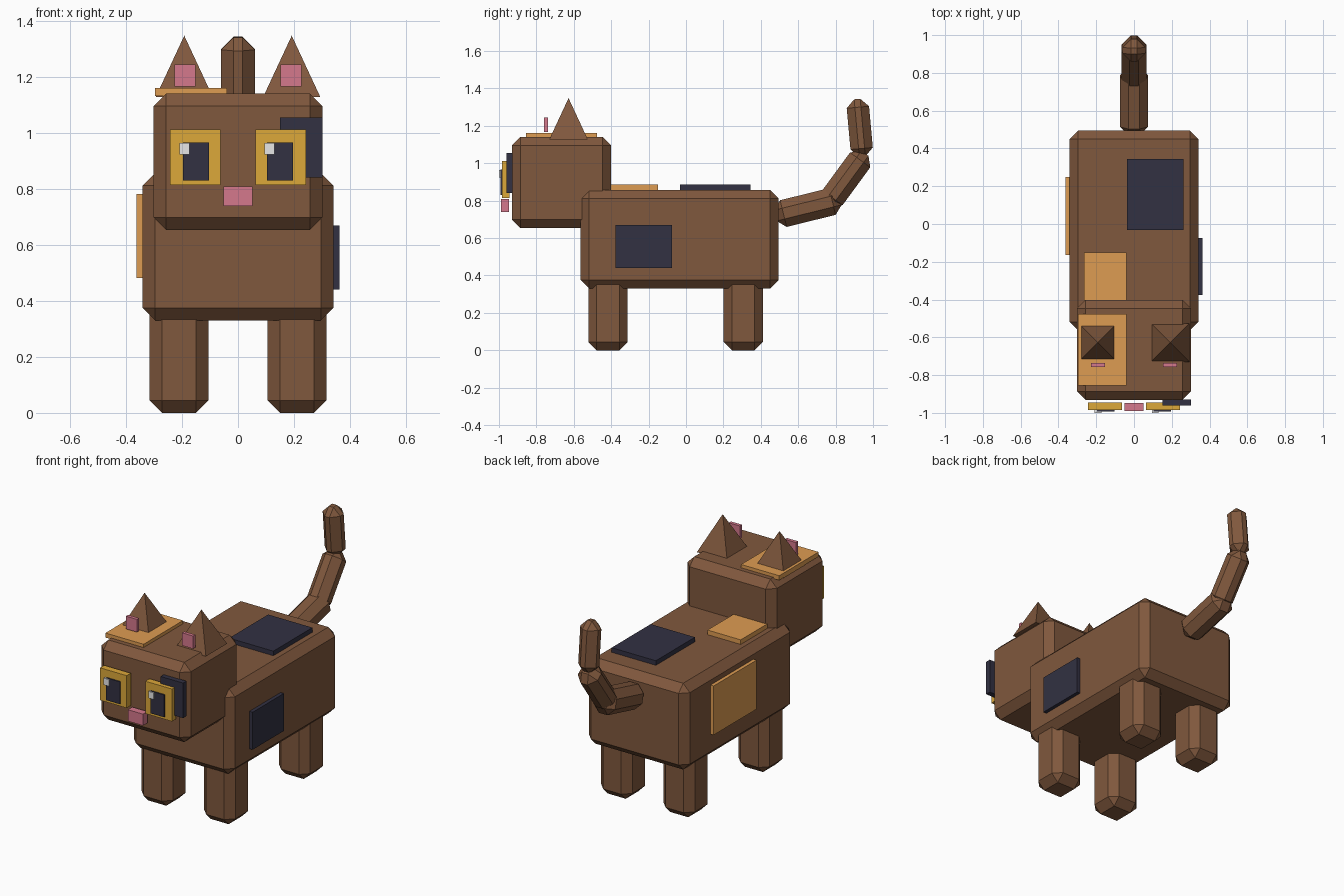
import bpy, bmesh, math
from mathutils import Vector, Matrix

if "Cube" in bpy.data.objects:
    bpy.data.objects.remove(bpy.data.objects["Cube"])


def material(name, rgb):
    # sRGB 0-255 to linear
    lin = [((c / 255 + 0.055) / 1.055) ** 2.4 for c in rgb]
    m = bpy.data.materials.new(name)
    m.diffuse_color = (*lin, 1)
    m.use_nodes = True
    m.node_tree.nodes["Principled BSDF"].inputs["Base Color"].default_value = m.diffuse_color
    return m


BROWN = material("brown fur", (128, 88, 61))
ORANGE = material("orange fur", (222, 156, 82))
DARK = material("dark fur", (50, 49, 66))
YELLOW = material("eye yellow", (220, 168, 58))
PINK = material("pink skin", (213, 120, 140))
WHITE = material("eye glint", (235, 235, 235))


def finish(name, bm, mat):
    me = bpy.data.meshes.new(name)
    bmesh.ops.recalc_face_normals(bm, faces=bm.faces)
    bm.to_mesh(me)
    bm.free()
    me.materials.append(mat)
    ob = bpy.data.objects.new(name, me)
    bpy.context.collection.objects.link(ob)
    return ob


def box(name, mat, x, y, z, chamfer=0):
    """Box from (min, max) ranges, with optional flat chamfer."""
    bm = bmesh.new()
    bmesh.ops.create_cube(bm, size=1)
    for v in bm.verts:
        for i, (a, b) in enumerate((x, y, z)):
            v.co[i] = (a + b) / 2 + v.co[i] * (b - a)
    if chamfer:
        bmesh.ops.bevel(bm, geom=bm.edges[:], offset=chamfer, segments=1,
                        affect='EDGES')
    return finish(name, bm, mat)


def span(c, size):
    return (c - size / 2, c + size / 2)


# Body and head
box("body", BROWN, (-0.341, 0.341), (-0.563, 0.495), (0.33, 0.857), 0.045)
box("head", BROWN, (-0.302, 0.302), (-0.931, -0.402), (0.654, 1.141), 0.045)

# Legs
for side, sx in (("left", -1), ("right", 1)):
    for end, y in (("front", -0.417), ("back", 0.306)):
        box(f"{end}_leg_{side}", BROWN, span(sx * 0.211, 0.211),
            span(y, 0.211), (0, 0.42), 0.045)

# Tail: three chamfered segments, each given by end points (y, z) and width
tail = [((0.478, 0.72), (0.825, 0.806), 0.147),
        ((0.757, 0.78), (0.957, 1.053), 0.134),
        ((0.943, 1.035), (0.915, 1.343), 0.12)]
for i, (a, b, w) in enumerate(tail):
    a, b = Vector((0, *a)), Vector((0, *b))
    d = b - a
    ob = box(f"tail_segment_{i + 1}", BROWN, span(0, w), span(0, w),
             span(0, d.length), 0.044)
    turn = Matrix.Rotation(math.atan2(-d.y, d.z), 4, 'X')
    ob.data.transform(Matrix.Translation((a + b) / 2) @ turn)

# Face and ears
for side, sx, glint in (("left", -1, -0.191), ("right", 1, 0.112)):
    bm = bmesh.new()
    bmesh.ops.create_cone(bm, cap_ends=True, segments=4, radius1=0.145,
                          radius2=0, depth=0.22)
    bmesh.ops.remove_doubles(bm, verts=bm.verts, dist=1e-4)
    bmesh.ops.rotate(bm, verts=bm.verts,
                     matrix=Matrix.Rotation(math.pi / 4, 3, 'Z'))
    bmesh.ops.translate(bm, verts=bm.verts, vec=(sx * 0.192, -0.628, 1.238))
    finish(f"ear_{side}", bm, BROWN)
    box(f"inner_ear_{side}", PINK, span(sx * 0.19, 0.075),
        (-0.758, -0.737), (1.167, 1.245))
    box(f"eye_{side}", YELLOW, span(sx * 0.153, 0.18),
        (-0.985, -0.945), (0.814, 1.012))
    box(f"pupil_{side}", DARK, span(sx * 0.15, 0.092),
        (-0.993, -0.975), (0.83, 0.966))
    box(f"eye_glint_{side}", WHITE, span(glint, 0.036),
        (-1.0, -0.984), (0.923, 0.964))
box("nose", PINK, (-0.051, 0.051), (-0.99, -0.947), (0.739, 0.809))

# Fur patches
box("head_top_patch", ORANGE, (-0.297, -0.039), (-0.856, -0.476), (1.133, 1.161))
box("face_patch", DARK, (0.15, 0.302), (-0.961, -0.928), (0.841, 1.055))
box("left_side_patch", ORANGE, (-0.362, -0.335), (-0.165, 0.25), (0.482, 0.782))
box("right_side_patch", DARK, (0.335, 0.363), (-0.377, -0.075), (0.441, 0.67))
box("back_patch", DARK, (-0.037, 0.262), (-0.033, 0.344), (0.85, 0.885))
box("shoulder_patch", ORANGE, (-0.265, -0.04), (-0.47, -0.15), (0.85, 0.885))
